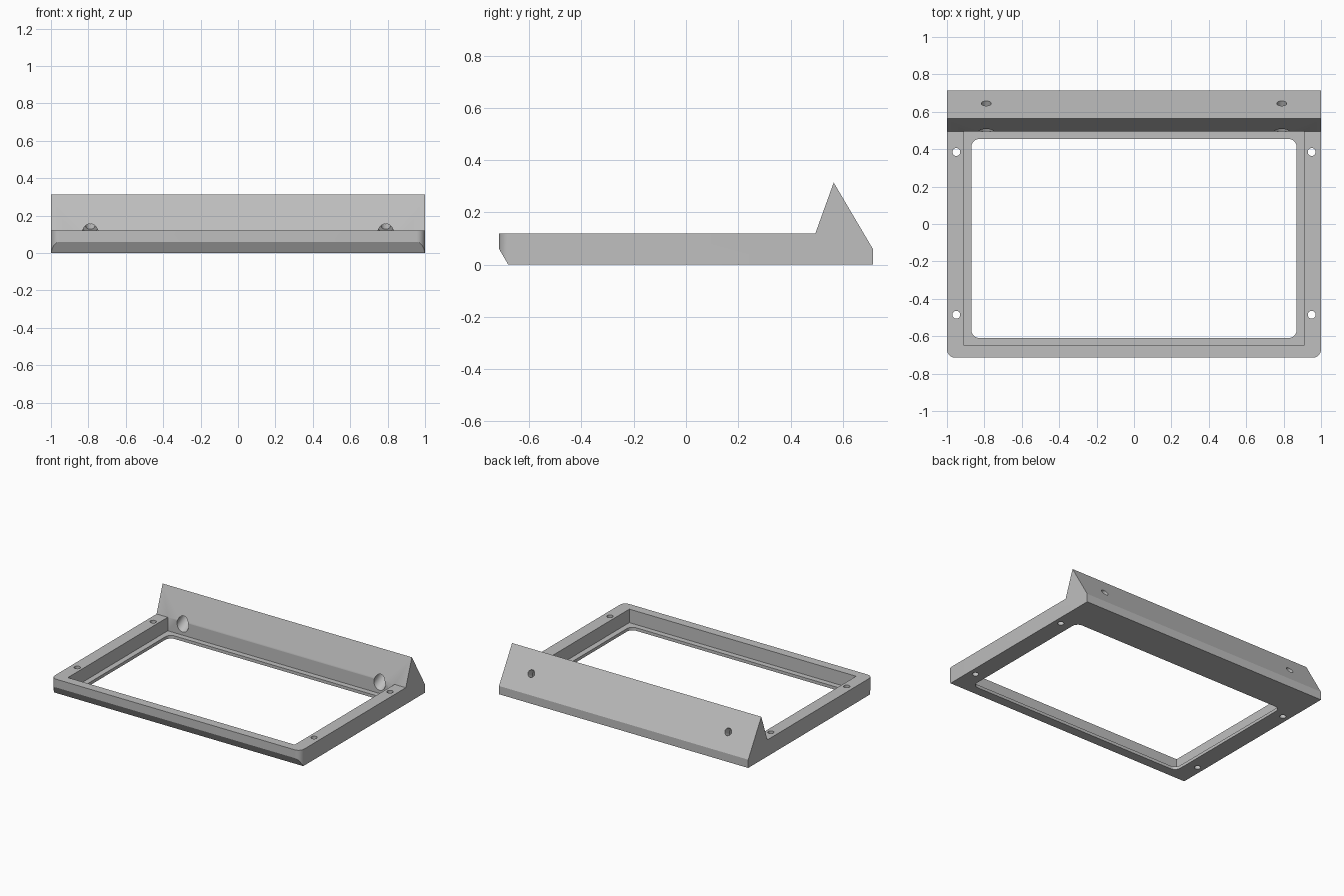
import bpy, bmesh
from math import pi
from mathutils import Matrix, Vector

if "Cube" in bpy.data.objects:
    bpy.data.objects.remove(bpy.data.objects["Cube"])

grey = bpy.data.materials.new("plain_grey")
grey.use_nodes = True
colour = (0.52, 0.52, 0.52, 1)
grey.diffuse_color = colour
grey.node_tree.nodes["Principled BSDF"].inputs["Base Color"].default_value = colour


def finish(bm, name):
    bmesh.ops.recalc_face_normals(bm, faces=bm.faces)
    mesh = bpy.data.meshes.new(name)
    bm.to_mesh(mesh)
    bm.free()
    mesh.materials.append(grey)
    obj = bpy.data.objects.new(name, mesh)
    bpy.context.collection.objects.link(obj)
    return obj


def round_uprights(bm, radius, test):
    """Round the vertical edges whose middle passes the test."""
    edges = []
    for e in bm.edges:
        a, b = (v.co for v in e.verts)
        if (a - b).xy.length < 1e-5 and test((a + b) / 2):
            edges.append(e)
    bmesh.ops.bevel(bm, geom=edges, offset=radius, segments=8,
                    profile=0.5, affect='EDGES')


def prism(profile, half_width):
    """Extrude a (y, z) outline along x."""
    bm = bmesh.new()
    face = bm.faces.new([bm.verts.new((-half_width, y, z)) for y, z in profile])
    ext = bmesh.ops.extrude_face_region(bm, geom=[face])["geom"]
    verts = [v for v in ext if isinstance(v, bmesh.types.BMVert)]
    bmesh.ops.translate(bm, verts=verts, vec=(2 * half_width, 0, 0))
    return bm


def box(half_width, y0, y1, z0, z1):
    return prism([(y0, z0), (y1, z0), (y1, z1), (y0, z1)], half_width)


def rod(start, end, radius):
    start, end = Vector(start), Vector(end)
    axis = end - start
    turn = axis.to_track_quat('Z', 'Y').to_matrix().to_4x4()
    bm = bmesh.new()
    bmesh.ops.create_cone(bm, cap_ends=True, segments=32, radius1=radius,
                          radius2=radius, depth=axis.length,
                          matrix=Matrix.Translation((start + end) / 2) @ turn)
    return bm


# Frame with the raised back ridge, front corners rounded
FRONT, BACK, RIM = -0.715, 0.715, 0.12
bm = prism([(FRONT, 0), (BACK, 0), (BACK, 0.06), (0.565, 0.314),
            (0.495, RIM), (FRONT, RIM)], 1)
round_uprights(bm, 0.045, lambda p: p.y < -0.7)
frame = finish(bm, "frame")

cutters = []

# Sloped underside of the front edge
cutters.append(finish(prism([(-0.68, 0), (FRONT, 0.06), (-0.75, 0.12), (-0.9, 0.06),
                             (-0.75, -0.12)], 1.2), "front_chamfer_cutter"))

# Recess and the rounded window below it
cutters.append(finish(box(0.91, -0.65, 0.495, 0.022, RIM + 0.0), "recess_cutter"))
cutters[-1].data.transform(Matrix.Identity(4))
for v in cutters[-1].data.vertices:
    if v.co.z > 0.1:
        v.co.z = 0.2
bm = box(0.87, -0.61, 0.455, -0.1, 0.1)
round_uprights(bm, 0.045, lambda p: True)
cutters.append(finish(bm, "window_cutter"))

# Screw holes in the side rails, stepped holes through the ridge
for side in (-1, 1):
    for y in (-0.485, 0.385):
        cutters.append(finish(rod((side * 0.95, y, -0.1), (side * 0.95, y, 0.3), 0.021),
                              "rail_hole_cutter"))
    mouth = Vector((side * 0.79, 0.645, 0.179))
    axis = Vector((0, 0.875, 0.475)).normalized()
    cutters.append(finish(rod(mouth - axis * 0.25, mouth + axis * 0.1, 0.026),
                          "ridge_hole_cutter"))
    cutters.append(finish(rod(mouth - axis * 0.26, mouth - axis * 0.06, 0.046),
                          "ridge_counterbore_cutter"))

bpy.ops.object.select_all(action='DESELECT')
bpy.context.view_layer.objects.active = frame
frame.select_set(True)
for cutter in cutters:
    mod = frame.modifiers.new("cut", 'BOOLEAN')
    mod.operation = 'DIFFERENCE'
    mod.solver = 'EXACT'
    mod.object = cutter
    bpy.ops.object.modifier_apply(modifier=mod.name)
    bpy.data.objects.remove(cutter)

bpy.ops.object.shade_smooth_by_angle(angle=pi / 6)
